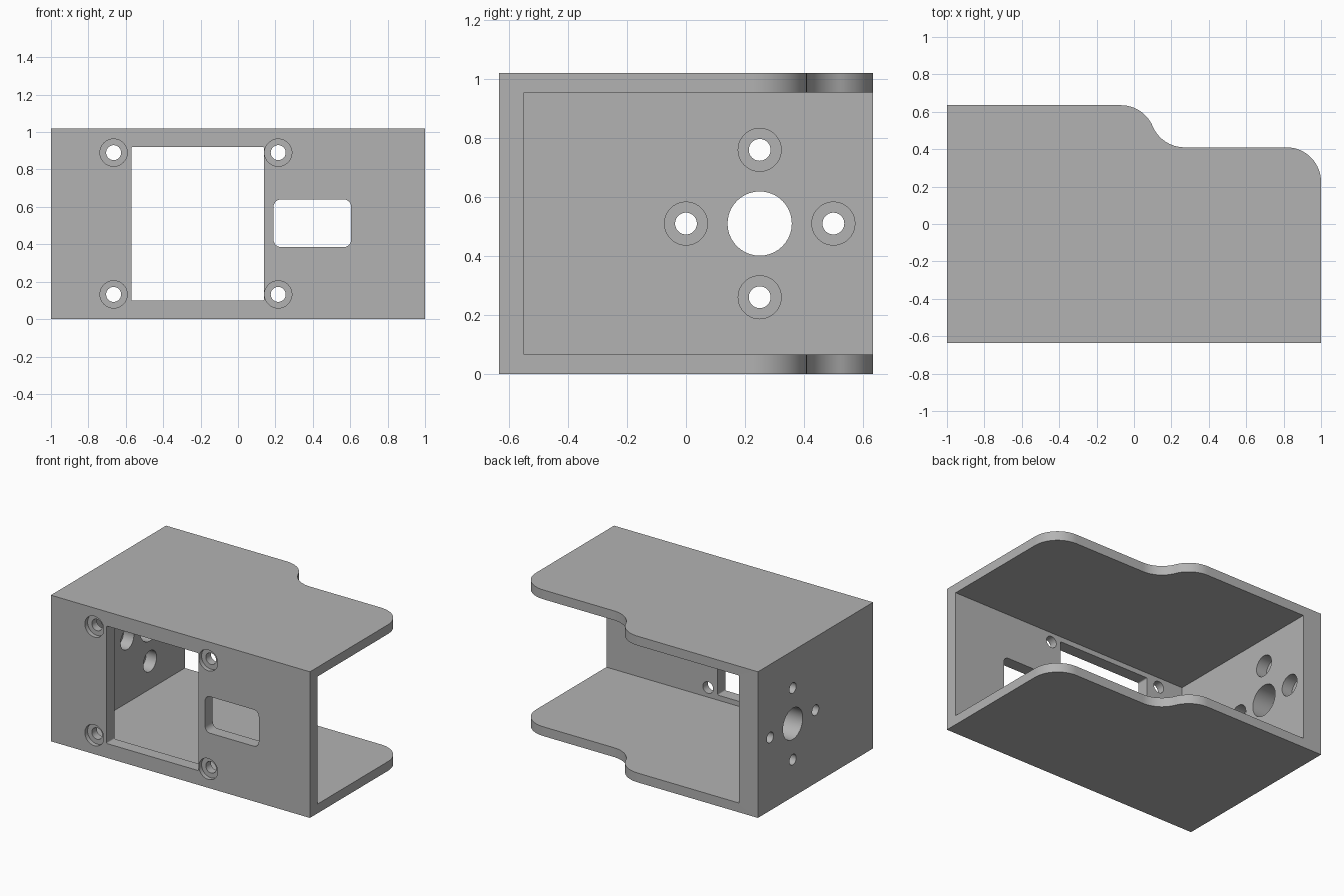
import bpy, bmesh, math
from mathutils import Matrix, Vector

if "Cube" in bpy.data.objects:
    bpy.data.objects.remove(bpy.data.objects["Cube"])

# Overall sizes
HEIGHT, HALF_Y = 1.02, 0.635
PLATE, FRONT, SIDE = 0.065, 0.085, 0.145
INNER_X, INNER_Y = -1 + SIDE, -HALF_Y + FRONT

grey = bpy.data.materials.new("light grey")
grey.use_nodes = True
grey.diffuse_color = (0.45, 0.45, 0.45, 1)
grey.node_tree.nodes["Principled BSDF"].inputs["Base Color"].default_value = grey.diffuse_color


def arc(cx, cy, r, start, end, steps=16):
    """Points along an arc, angles in degrees."""
    angles = [math.radians(start + (end - start) * i / steps) for i in range(steps + 1)]
    return [(cx + r * math.cos(a), cy + r * math.sin(a)) for a in angles]


def rounded_rect(x0, x1, y0, y1, r):
    return (arc(x1 - r, y1 - r, r, 0, 90, 8) + arc(x0 + r, y1 - r, r, 90, 180, 8)
            + arc(x0 + r, y0 + r, r, 180, 270, 8) + arc(x1 - r, y0 + r, r, 270, 360, 8))


def prism(name, outline, low, high, axis="Z"):
    """Extrude an outline along an axis; Y outlines are (x, z), X outlines are (y, z)."""
    place = {"Z": lambda u, v: (u, v, low),
             "Y": lambda u, v: (u, low, v),
             "X": lambda u, v: (low, u, v)}[axis]
    bm = bmesh.new()
    face = bm.faces.new([bm.verts.new(place(u, v)) for u, v in outline])
    new = bmesh.ops.extrude_face_region(bm, geom=[face])["geom"]
    offset = Vector([(high - low) * (axis == a) for a in "XYZ"])
    bmesh.ops.translate(bm, vec=offset, verts=[g for g in new if isinstance(g, bmesh.types.BMVert)])
    bmesh.ops.recalc_face_normals(bm, faces=bm.faces)
    mesh = bpy.data.meshes.new(name)
    bm.to_mesh(mesh)
    bm.free()
    mesh.materials.append(grey)
    obj = bpy.data.objects.new(name, mesh)
    bpy.context.collection.objects.link(obj)
    return obj


def circle(u, v, r):
    return arc(u, v, r, 0, 360, 40)[:-1]


# Bracket body: plan outline with a stepped, rounded back edge
R, STEP_Y, S0, S1 = 0.185, 0.41, -0.07, 0.27
sweep = math.degrees(2 * math.atan((HALF_Y - STEP_Y) / (S1 - S0)))
plan = [(-1, -HALF_Y), (1, -HALF_Y)]
plan += arc(1 - R, STEP_Y - R, R, 0, 90)
plan += arc(S1, STEP_Y + R, R, 270, 270 - sweep)
plan += arc(S0, HALF_Y - R, R, 90 - sweep, 90)[1:]
plan += [(-1, HALF_Y)]
body = prism("bracket_body", plan, 0, HEIGHT)

# Hollow inside, open at the back and at the left end
cutters = [prism("cavity_cutter",
                 [(INNER_X, INNER_Y), (2, INNER_Y), (2, 2), (INNER_X, 2)], PLATE, HEIGHT - PLATE)]


def front_cut(name, outline, low=-1, high=-0.5):
    cutters.append(prism(name, outline, low, high, "Y"))


def side_cut(name, outline, low=-1.2, high=-0.8):
    cutters.append(prism(name, outline, low, high, "X"))


# Front windows
front_cut("large_window_cutter", rounded_rect(-0.57, 0.14, 0.10, 0.92, 0.008))
front_cut("small_window_cutter", rounded_rect(0.19, 0.605, 0.385, 0.64, 0.04))

# Front screw holes with shallow outer recesses
for x in (-0.665, 0.215):
    for z in (0.132, 0.89):
        front_cut("screw_hole_cutter", circle(x, z, 0.04))
        front_cut("screw_recess_cutter", circle(x, z, 0.073), -1, -HALF_Y + 0.03)

# Side shaft hole and four screw holes recessed from the inside
CY, CZ, RING = 0.25, HEIGHT / 2, 0.25
side_cut("shaft_hole_cutter", circle(CY, CZ, 0.109))
for dy, dz in ((1, 0), (-1, 0), (0, 1), (0, -1)):
    y, z = CY + dy * RING, CZ + dz * RING
    side_cut("side_hole_cutter", circle(y, z, 0.037))
    side_cut("side_recess_cutter", circle(y, z, 0.073), INNER_X - 0.08)

# Cut everything, then remove the cutters
bpy.ops.object.select_all(action="DESELECT")
bpy.context.view_layer.objects.active = body
body.select_set(True)
for cutter in cutters:
    cutter.hide_render = True
    mod = body.modifiers.new("cut", "BOOLEAN")
    mod.operation, mod.solver, mod.object = "DIFFERENCE", "EXACT", cutter
    bpy.ops.object.modifier_apply(modifier=mod.name)
    bpy.data.objects.remove(cutter)

bpy.ops.object.shade_smooth_by_angle(angle=math.radians(30))
